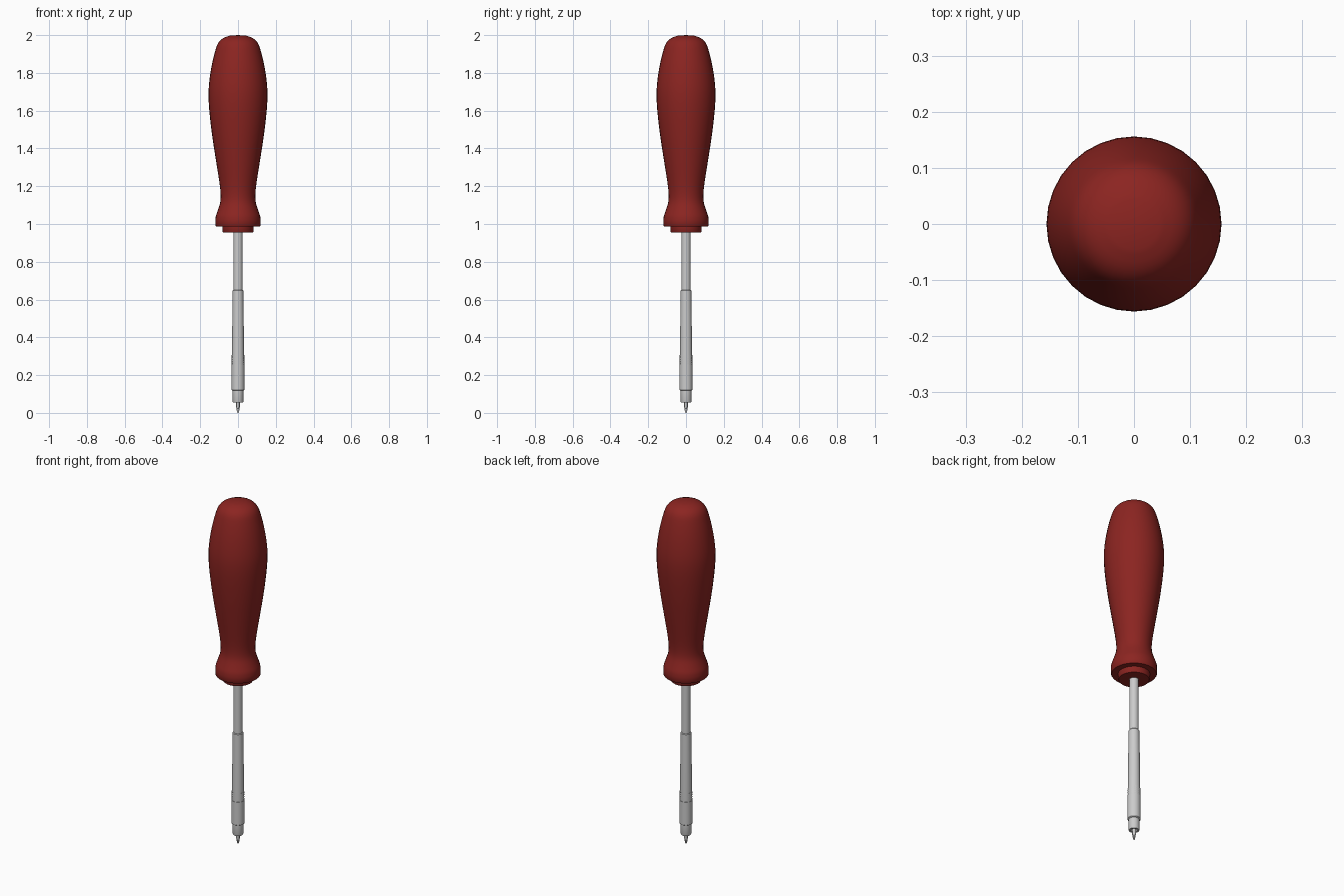
import bpy, bmesh, math
from mathutils import Vector

if "Cube" in bpy.data.objects:
    bpy.data.objects.remove(bpy.data.objects["Cube"])

red = bpy.data.materials.new("red_plastic")
red.diffuse_color = (0.26, 0.018, 0.015, 1)
red.use_nodes = True
red.node_tree.nodes["Principled BSDF"].inputs["Base Color"].default_value = red.diffuse_color


def lathe(name, profile, n=32, mat=None, angle=35, radius=lambda r, i, k: r):
    """Revolve (r, z) points about z; radius() can vary r per ring i and step k."""
    bm = bmesh.new()
    rings = []
    for i, (r, z) in enumerate(profile):
        if r == 0:
            rings.append([bm.verts.new((0, 0, z))] * n)
            continue
        ring = []
        for k in range(n):
            a = 2 * math.pi * k / n
            q = radius(r, i, k)
            ring.append(bm.verts.new((q * math.cos(a), q * math.sin(a), z)))
        rings.append(ring)
    for a, b in zip(rings, rings[1:]):
        for k in range(n):
            m = (k + 1) % n
            bm.faces.new(list(dict.fromkeys((a[k], a[m], b[m], b[k]))))
    bmesh.ops.recalc_face_normals(bm, faces=bm.faces)
    me = bpy.data.meshes.new(name)
    bm.to_mesh(me)
    bm.free()
    ob = bpy.data.objects.new(name, me)
    bpy.context.collection.objects.link(ob)
    if mat:
        me.materials.append(mat)
    bpy.ops.object.select_all(action='DESELECT')
    ob.select_set(True)
    bpy.context.view_layer.objects.active = ob
    bpy.ops.object.shade_smooth_by_angle(angle=math.radians(angle))
    return ob


def smooth_curve(pts, steps=3):
    """Catmull-Rom curve through the profile points."""
    p = [Vector(q) for q in pts]
    p = [p[0]] + p + [p[-1]]
    out = []
    for a, b, c, d in zip(p, p[1:], p[2:], p[3:]):
        for s in range(steps):
            t = s / steps
            out.append(0.5 * (2 * b + (c - a) * t + (2 * a - 5 * b + 4 * c - d) * t * t
                              + (3 * b - a - 3 * c + d) * t ** 3))
    return [tuple(v) for v in out] + [tuple(pts[-1])]


# Handle: bulbous grip, narrow neck, flared foot
grip = smooth_curve([(0.045, 1.997), (0.08, 1.983), (0.105, 1.958), (0.121, 1.915),
                     (0.139, 1.84), (0.152, 1.755), (0.156, 1.68), (0.151, 1.59),
                     (0.137, 1.47), (0.118, 1.345), (0.099, 1.225), (0.092, 1.16),
                     (0.094, 1.115), (0.106, 1.075), (0.117, 1.043), (0.12, 1.02)])
lathe("handle", [(0, 2.0)] + grip + [(0.12, 0.993), (0.116, 0.987), (0, 0.987)], mat=red)

# Collar under the handle
lathe("handle_collar", [(0, 0.99), (0.083, 0.99), (0.083, 0.96), (0.079, 0.954),
                        (0, 0.954)], mat=red)

# Shaft and the slightly tapered sleeve around it
lathe("shaft", [(0, 0.97), (0.0245, 0.97), (0.0245, 0.64), (0, 0.64)])
lathe("sleeve", [(0, 0.651), (0.025, 0.651), (0.0285, 0.647), (0.032, 0.31), (0.032, 0.25),
                 (0, 0.25)])

# Knurled band: checkered ridges
rows = 8
band = [(0.034, 0.306 - 0.05 * i / rows) for i in range(rows + 1)]
lathe("knurled_band", [(0, 0.306)] + band + [(0, 0.256)], n=32, angle=5,
      radius=lambda r, i, k: r if (i + k) % 2 else r - 0.003)

# Bit holder with a stepped, hollow end
lathe("bit_holder", [(0, 0.256), (0.0345, 0.256), (0.0345, 0.122), (0.0285, 0.118),
                     (0.0285, 0.06), (0.0265, 0.055), (0.017, 0.055), (0.017, 0.08), (0, 0.08)])

# Cross-head bit
lathe("bit", [(0, 0.09), (0.0095, 0.09), (0.0095, 0.03), (0.008, 0.018), (0.0035, 0.0), (0, 0.0)],
      n=16, radius=lambda r, i, k: r * 0.55 if i >= 3 and k % 4 == 2 else r)
